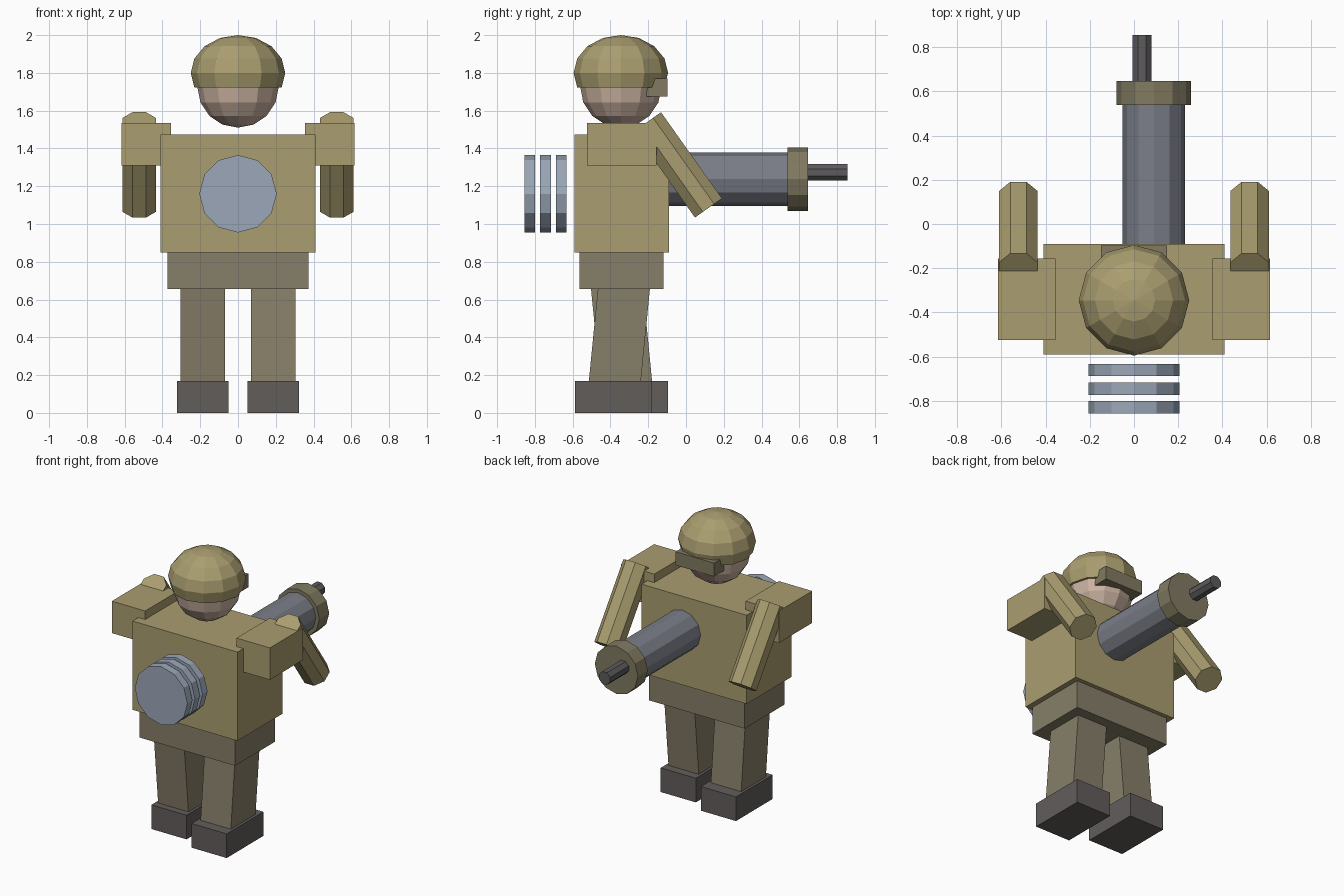
import bpy, bmesh
from math import radians, pi
from mathutils import Vector, Matrix

if "Cube" in bpy.data.objects:
    bpy.data.objects.remove(bpy.data.objects["Cube"])


def material(name, rgb):
    m = bpy.data.materials.new(name)
    m.diffuse_color = (*rgb, 1)
    m.use_nodes = True
    m.node_tree.nodes["Principled BSDF"].inputs["Base Color"].default_value = m.diffuse_color
    return m


TAN = material("tan cloth", (0.40, 0.34, 0.16))
TROUSER = material("trouser cloth", (0.24, 0.21, 0.14))
BOOT = material("boot leather", (0.12, 0.11, 0.105))
SKIN = material("skin", (0.60, 0.45, 0.36))
STEEL = material("gun metal", (0.20, 0.21, 0.25))
DARK = material("dark metal", (0.11, 0.105, 0.11))
BLUE = material("pale blue metal", (0.33, 0.39, 0.48))
OLIVE = material("olive trim", (0.22, 0.195, 0.12))


def finish(name, bm, mat):
    me = bpy.data.meshes.new(name)
    bmesh.ops.recalc_face_normals(bm, faces=bm.faces)
    bm.to_mesh(me)
    bm.free()
    me.materials.append(mat)
    ob = bpy.data.objects.new(name, me)
    bpy.context.collection.objects.link(ob)
    return ob


def box(name, lo, hi, mat, tilt=0):
    lo, hi = Vector(lo), Vector(hi)
    bm = bmesh.new()
    bmesh.ops.create_cube(bm, size=1, matrix=Matrix.Diagonal((*(hi - lo), 1)))
    ob = finish(name, bm, mat)
    ob.location = (lo + hi) / 2
    ob.rotation_euler.x = tilt
    return ob


def rod(name, a, b, r, sides, mat, spin=0):
    a, b = Vector(a), Vector(b)
    bm = bmesh.new()
    bmesh.ops.create_cone(bm, cap_ends=True, segments=sides, radius1=r, radius2=r,
                          depth=(b - a).length, matrix=Matrix.Rotation(spin, 4, 'Z'))
    ob = finish(name, bm, mat)
    ob.location = (a + b) / 2
    # all rods lie in a y-z plane, so a turn about x aims them
    d = b - a
    ob.rotation_euler.x = -Vector((d.y, d.z)).angle_signed(Vector((0, 1))) * -1
    ob.rotation_euler.x = Vector((0, 0, 1)).angle(d) * (-1 if d.y > 0 else 1)
    return ob


def ball(name, centre, r, half_height, mat, cut=None):
    bm = bmesh.new()
    bmesh.ops.create_uvsphere(bm, u_segments=12, v_segments=8, radius=1)
    bmesh.ops.scale(bm, vec=(r, r, half_height), verts=bm.verts)
    if cut is not None:
        low = [v for v in bm.verts if v.co.z < cut]
        bmesh.ops.delete(bm, geom=low, context='VERTS')
        bmesh.ops.holes_fill(bm, edges=bm.edges[:], sides=0)
    ob = finish(name, bm, mat)
    ob.location = centre
    return ob


# body
box("torso", (-0.41, -0.59, 0.85), (0.41, -0.09, 1.475), TAN)
box("hips", (-0.373, -0.565, 0.655), (0.373, -0.12, 0.85), TROUSER)

# legs in mid stride, boots, shoulders and arms
for side, s in (("right", 1), ("left", -1)):
    y = -0.347 - 0.006 * s
    box(side + "_leg", (s * 0.186 - 0.118, y - 0.137, 0.14),
        (s * 0.186 + 0.118, y + 0.137, 0.68), TROUSER, -s * radians(5.6))
    yb = -0.341 - 0.042 * s
    box(side + "_boot", (s * 0.186 - 0.137, yb - 0.204, 0),
        (s * 0.186 + 0.137, yb + 0.204, 0.17), BOOT)
    box(side + "_shoulder", (s * 0.486 - 0.13, -0.525, 1.31),
        (s * 0.486 + 0.13, -0.155, 1.535), TAN)
    rod(side + "_arm", (s * 0.523, -0.204, 1.541), (s * 0.523, 0.119, 1.085),
        0.095, 8, TAN, pi / 8)

# head
ball("head", (0, -0.345, 1.725), 0.215, 0.215, SKIN)
ball("helmet", (0, -0.345, 1.80), 0.25, 0.20, TAN, cut=-0.1)
box("visor", (-0.15, -0.21, 1.675), (0.15, -0.098, 1.77), OLIVE)

# gun
rod("gun_barrel", (0.09, -0.13, 1.237), (0.09, 0.56, 1.237), 0.141, 12, STEEL)
rod("gun_collar", (0.09, 0.537, 1.237), (0.09, 0.647, 1.237), 0.168, 12, OLIVE)
rod("gun_muzzle", (0.036, 0.60, 1.273), (0.036, 0.855, 1.273), 0.047, 8, DARK, pi / 8)

# floating discs behind the body
for i in range(3):
    y = -0.66 - 0.084 * i
    rod(f"disc_{i + 1}", (0, y - 0.028, 1.16), (0, y + 0.028, 1.16), 0.205, 12, BLUE)
